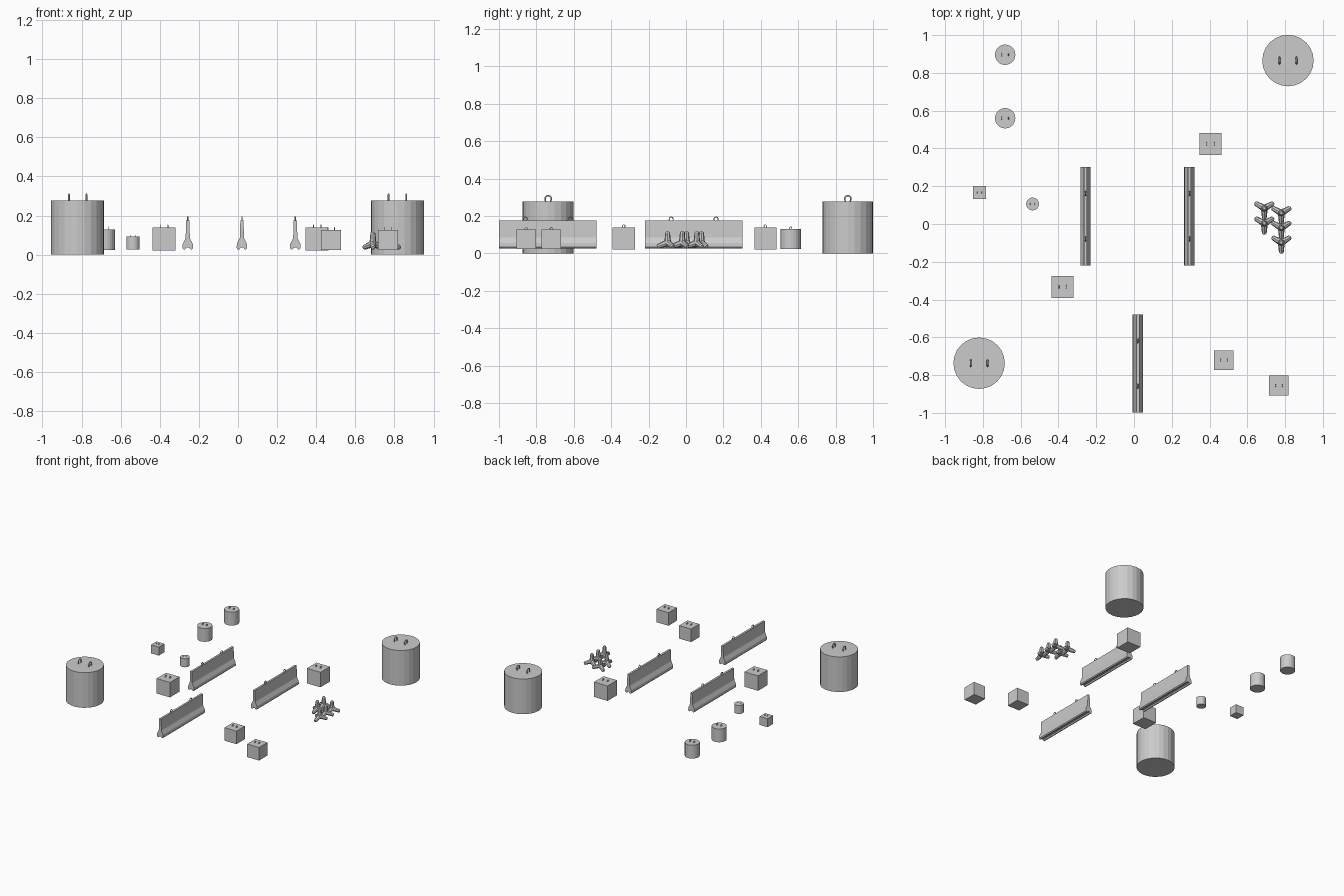
import bpy, bmesh, math
from mathutils import Vector, Matrix

if "Cube" in bpy.data.objects:
    bpy.data.objects.remove(bpy.data.objects["Cube"])


def make_object(name, bm, loc=(0, 0, 0)):
    bmesh.ops.recalc_face_normals(bm, faces=bm.faces)
    me = bpy.data.meshes.new(name)
    bm.to_mesh(me)
    bm.free()
    ob = bpy.data.objects.new(name, me)
    ob.location = loc
    bpy.context.collection.objects.link(ob)
    return ob


def lifting_hoops(name, spots, z, width, height, wire):
    """Bent-bar lifting hoops standing in the y-z plane."""
    cu = bpy.data.curves.new(name, 'CURVE')
    cu.dimensions = '3D'
    cu.bevel_depth = wire
    cu.bevel_resolution = 1
    cu.use_fill_caps = True
    r = width / 2 - wire
    zc = height - wire - r
    for x, y in spots:
        pts = [(x, y + r * 0.75, z - wire)]
        for i in range(9):
            a = math.pi * i / 8
            pts.append((x, y + r * math.cos(a), z + zc + r * math.sin(a)))
        pts.append((x, y - r * 0.75, z - wire))
        sp = cu.splines.new('POLY')
        sp.points.add(len(pts) - 1)
        for p, co in zip(sp.points, pts):
            p.co = (*co, 1)
    ob = bpy.data.objects.new(name, cu)
    bpy.context.collection.objects.link(ob)


def weight(name, x, y, z0, z1, half, round_shape):
    """Concrete cylinder or cube with two hoops on top."""
    h = z1 - z0
    bm = bmesh.new()
    if round_shape:
        bmesh.ops.create_cone(bm, cap_ends=True, segments=24, radius1=half,
                              radius2=half, depth=h)
    else:
        bmesh.ops.create_cube(bm, size=1)
        bmesh.ops.scale(bm, vec=(half * 2, half * 2, h), verts=bm.verts)
    make_object(name, bm, (x, y, (z0 + z1) / 2))
    d = half * 0.33
    lifting_hoops(name + "_hoops", [(x - d, y), (x + d, y)], z1,
                  half * 0.31, half * 0.265, half * 0.033)


# Cylinders
weight("large_cylinder_back", 0.815, 0.865, 0, 0.277, 0.136, True)
weight("large_cylinder_front", -0.82, -0.737, 0, 0.277, 0.136, True)
weight("medium_cylinder_1", -0.682, 0.896, 0.024, 0.129, 0.054, True)
weight("medium_cylinder_2", -0.682, 0.56, 0.024, 0.129, 0.054, True)
weight("small_cylinder", -0.537, 0.106, 0.026, 0.093, 0.034, True)

# Cubes
weight("cube_1", 0.405, 0.424, 0.021, 0.139, 0.059, False)
weight("cube_2", -0.378, -0.333, 0.021, 0.139, 0.059, False)
weight("cube_3", 0.476, -0.721, 0.024, 0.127, 0.052, False)
weight("cube_4", 0.767, -0.855, 0.024, 0.127, 0.052, False)
weight("small_cube", -0.818, 0.167, 0.026, 0.093, 0.034, False)

# Road barriers: mirrored half profile extruded along y
HALF = [(0.008, 0.175), (0.011, 0.085), (0.026, 0.055), (0.027, 0.034),
        (0.021, 0.027), (0.014, 0.027), (0.008, 0.036)]


def barrier(name, x, y):
    length = 0.52
    prof = HALF + [(-px, pz) for px, pz in reversed(HALF)]
    bm = bmesh.new()
    f = bm.faces.new([bm.verts.new((px, -length / 2, pz)) for px, pz in prof])
    ext = bmesh.ops.extrude_face_region(bm, geom=[f], use_keep_orig=True)
    moved = [v for v in ext['geom'] if isinstance(v, bmesh.types.BMVert)]
    bmesh.ops.translate(bm, vec=(0, length, 0), verts=moved)
    make_object(name, bm, (x, y, 0))
    lifting_hoops(name + "_hoops", [(x, y - 0.12), (x, y + 0.12)],
                  0.175, 0.028, 0.022, 0.003)


barrier("barrier_left", -0.257, 0.041)
barrier("barrier_right", 0.293, 0.041)
barrier("barrier_front", 0.02, -0.739)


# Tetrapods: four tapered legs with chamfered tips
def tetrapod(name, x, y):
    bm = bmesh.new()
    reach = 0.06
    k = math.sqrt(8) / 3
    dirs = [Vector((0, 0, 1))]
    for deg in (30, 150, 270):
        a = math.radians(deg)
        dirs.append(Vector((k * math.cos(a), k * math.sin(a), -1 / 3)))
    for d in dirs:
        rot = d.to_track_quat('Z', 'Y').to_matrix().to_4x4()
        for z0, z1, r0, r1 in ((-0.006, reach - 0.005, 0.019, 0.0125),
                               (reach - 0.005, reach, 0.0125, 0.008)):
            m = rot @ Matrix.Translation((0, 0, (z0 + z1) / 2))
            bmesh.ops.create_cone(bm, cap_ends=True, segments=8, radius1=r0,
                                  radius2=r1, depth=z1 - z0, matrix=m)
    make_object(name, bm, (x, y, 0.056))


for i, (x, y) in enumerate([(0.69, 0.083), (0.69, 0.003), (0.78, 0.058),
                            (0.78, -0.02), (0.78, -0.098)]):
    tetrapod(f"tetrapod_{i + 1}", x, y)
